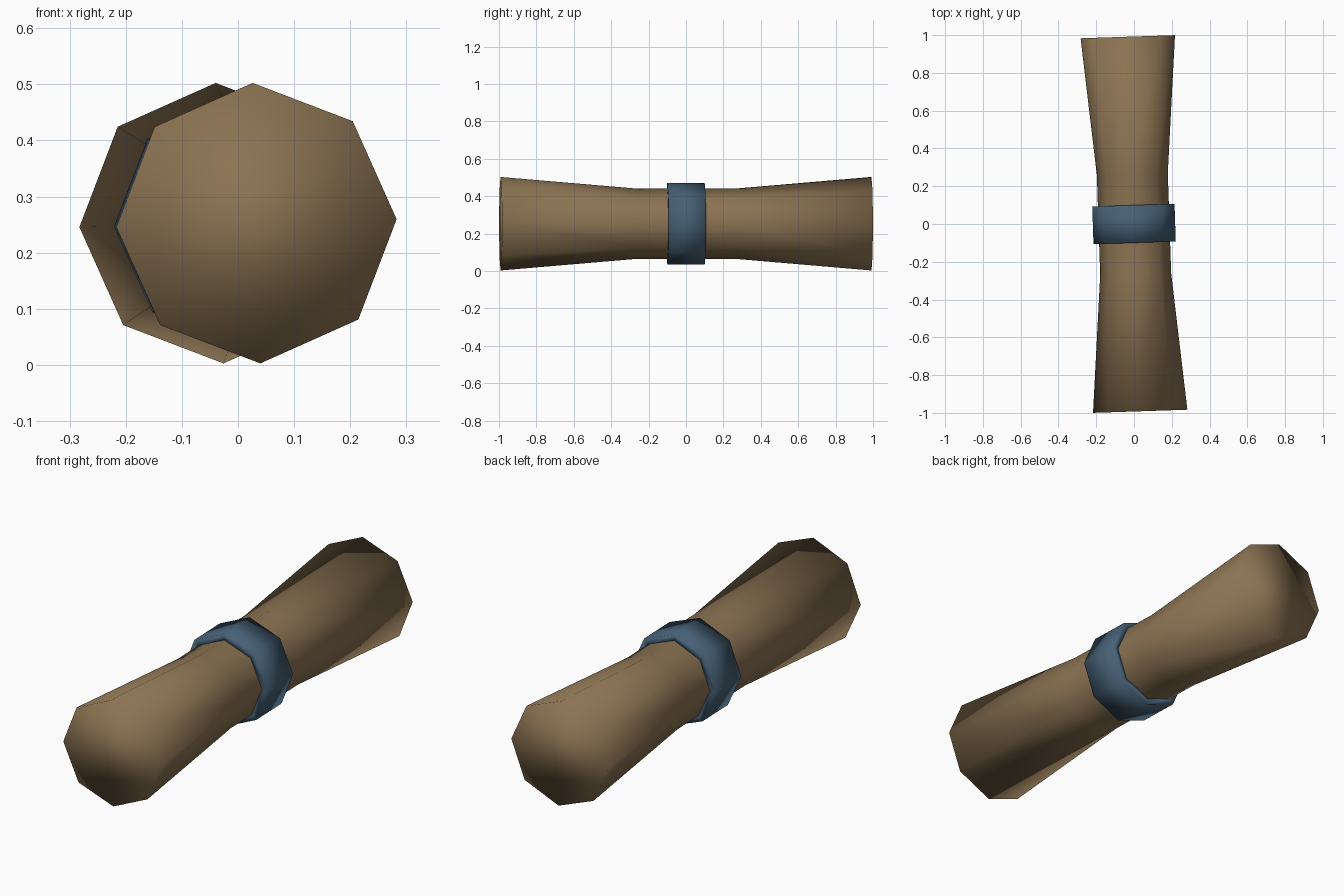
import bpy, bmesh, math
from mathutils import Matrix

if "Cube" in bpy.data.objects:
    bpy.data.objects.remove(bpy.data.objects["Cube"])

SIDES = 8
ROLL = math.radians(1.6)   # slight roll about the long axis
YAW = math.radians(1.9)    # slight turn on the ground
PLACE = Matrix.Translation((0, 0, 0.2525)) @ Matrix.Rotation(YAW, 4, 'Z')


def material(name, rgb):
    m = bpy.data.materials.new(name)
    m.diffuse_color = (*rgb, 1)
    m.use_nodes = True
    m.node_tree.nodes["Principled BSDF"].inputs["Base Color"].default_value = m.diffuse_color
    return m


def lathe(name, profile, mat, closed=False):
    """Eight-sided smooth solid along y from (y, radius) pairs; closed makes a tube."""
    bm = bmesh.new()
    rings = []
    for y, r in profile:
        rings.append([bm.verts.new((r * math.sin(a), y, r * math.cos(a)))
                      for a in (2 * math.pi * i / SIDES - ROLL for i in range(SIDES))])
    pairs = list(zip(rings, rings[1:]))
    if closed:
        pairs.append((rings[-1], rings[0]))
    for a, b in pairs:
        for i in range(SIDES):
            j = (i + 1) % SIDES
            bm.faces.new((a[i], a[j], b[j], b[i]))
    if not closed:
        bm.faces.new(rings[0])
        bm.faces.new(rings[-1])
    bmesh.ops.recalc_face_normals(bm, faces=bm.faces)
    for f in bm.faces:
        f.smooth = True
    me = bpy.data.meshes.new(name)
    bm.to_mesh(me)
    bm.free()
    me.materials.append(mat)
    ob = bpy.data.objects.new(name, me)
    ob.matrix_world = PLACE
    bpy.context.collection.objects.link(ob)
    return ob


brown = material("brown_cloth", (0.258, 0.171, 0.085))
blue = material("blue_band", (0.061, 0.117, 0.178))

# Flared roll with a narrow waist
lathe("roll", [(-0.992, 0.25), (-0.265, 0.188), (0.265, 0.188), (0.992, 0.25)], brown)

# Band wrapped around the waist
lathe("band", [(-0.1, 0.218), (0.1, 0.218), (0.1, 0.185), (-0.1, 0.185)], blue, closed=True)
